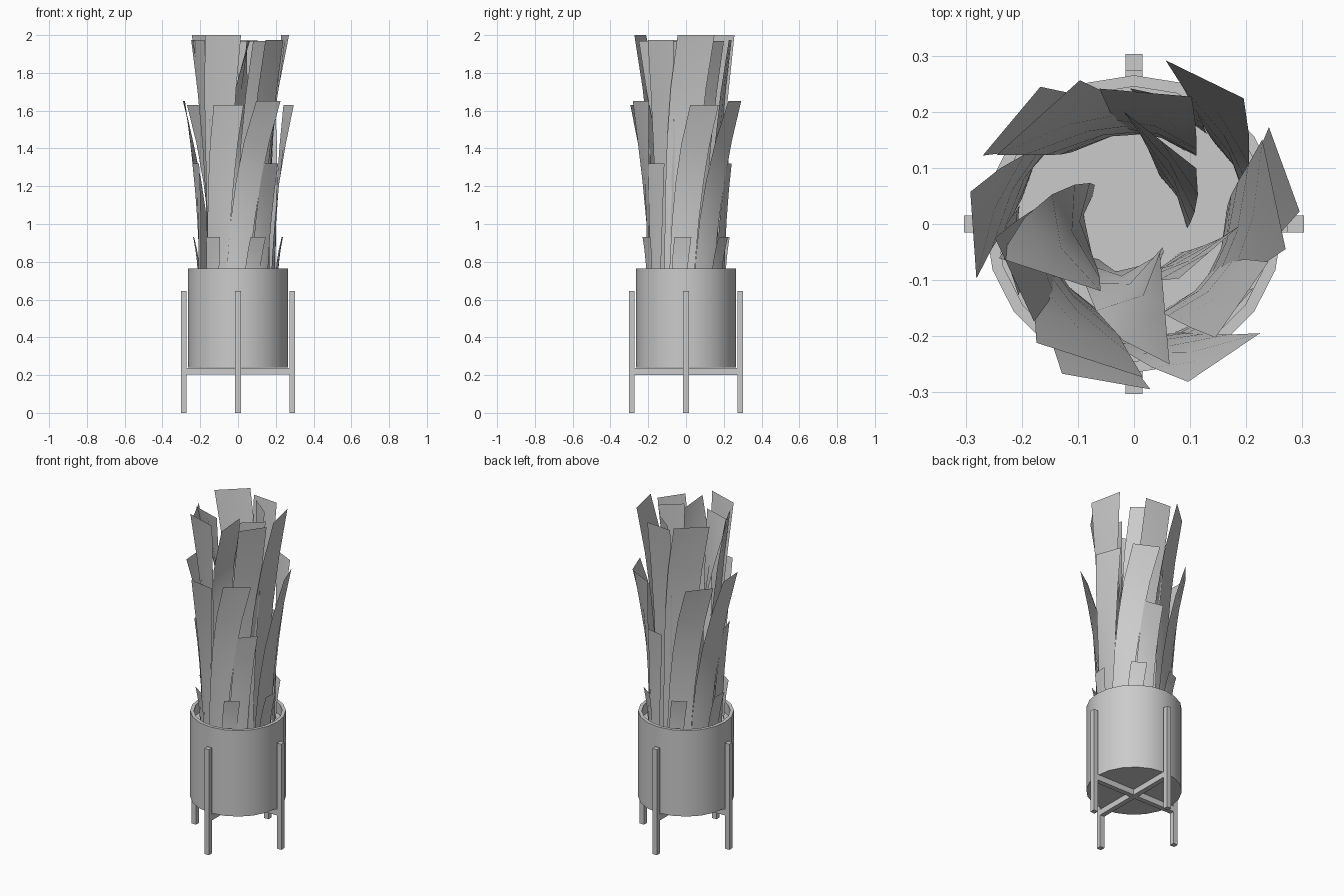
import bpy
import bmesh
from math import cos, sin, radians

cube = bpy.data.objects.get("Cube")
if cube:
    bpy.data.objects.remove(cube, do_unlink=True)

grey = bpy.data.materials.new("plain grey")
grey.use_nodes = True
COLOR = (0.6, 0.6, 0.6, 1)
grey.diffuse_color = COLOR
grey.node_tree.nodes["Principled BSDF"].inputs["Base Color"].default_value = COLOR


def finish(name, bm, smooth=None):
    mesh = bpy.data.meshes.new(name)
    bm.to_mesh(mesh)
    bm.free()
    obj = bpy.data.objects.new(name, mesh)
    bpy.context.collection.objects.link(obj)
    mesh.materials.append(grey)
    if smooth:
        bpy.ops.object.select_all(action='DESELECT')
        obj.select_set(True)
        bpy.context.view_layer.objects.active = obj
        bpy.ops.object.shade_smooth_by_angle(angle=radians(smooth))
    return obj


def box(name, size, center):
    bm = bmesh.new()
    bmesh.ops.create_cube(bm, size=1)
    bmesh.ops.scale(bm, vec=size, verts=bm.verts)
    bmesh.ops.translate(bm, vec=center, verts=bm.verts)
    return finish(name, bm)


def lathe(name, profile, sides):
    bm = bmesh.new()
    rings = []
    for r, z in profile:
        angles = [radians(90 + 360 * i / sides) for i in range(sides)]
        rings.append([bm.verts.new((r * cos(a), r * sin(a), z)) for a in angles])
    for low, high in zip(rings, rings[1:]):
        for i in range(sides):
            j = (i + 1) % sides
            bm.faces.new((low[i], low[j], high[j], high[i]))
    bm.faces.new(rings[0][::-1])
    bm.faces.new(rings[-1])
    return finish(name, bm, 30)


# Pot with a thin rim, filled with soil
lathe("pot", [(0.265, 0.24), (0.265, 0.765), (0.245, 0.765), (0.245, 0.7)], 20)

# Stand: four legs joined by a cross
for name, x, y in (("left", 1, 0), ("right", -1, 0), ("back", 0, 1), ("front", 0, -1)):
    box(name + "_leg", (0.03, 0.03, 0.645), (0.288 * x, 0.288 * y, 0.3225))
box("cross_bar_side", (0.56, 0.03, 0.035), (0, 0, 0.22))
box("cross_bar_depth", (0.03, 0.56, 0.035), (0, 0, 0.219))


def leaf(name, azimuth, twist, top, radii, widths, turn=0, rows=5):
    """Upright blade that winds round the stem, flares and turns at its tip."""
    bm = bmesh.new()
    previous = None
    for i in range(rows + 1):
        t = i / rows
        z = 0.6 + (top - 0.6) * t
        a = radians(azimuth - twist * (1 - t ** 1.5))
        facing = a + radians(turn * t)
        r = radii[0] + (radii[1] - radii[0]) * t ** 2.5
        w = widths[0] + (widths[1] - widths[0]) * t
        row = []
        for side in (-0.5, 0, 0.5):
            bulge = r + (0.012 * (1 - t) if side == 0 else 0)
            row.append(bm.verts.new((bulge * cos(a) - w * side * sin(facing),
                                     bulge * sin(a) + w * side * cos(facing), z)))
        if previous:
            for k in range(2):
                bm.faces.new((previous[k], previous[k + 1], row[k + 1], row[k]))
        previous = row
    finish(name, bm, 40)


# Whorls of three leaves: azimuth, twist, top, radii, widths
whorls = {
    "short_leaf": (-4, 8, 0.93, (0.205, 0.235), (0.08, 0.09)),
    "short_leaf_between": (57, 8, 0.93, (0.205, 0.235), (0.08, 0.09)),
    "low_leaf": (78, 14, 1.32, (0.2, 0.235), (0.1, 0.115)),
    "middle_leaf": (64, 36, 1.65, (0.195, 0.287), (0.11, 0.155)),
    "middle_leaf_between": (20, 28, 1.63, (0.185, 0.285), (0.13, 0.16)),
    "tall_leaf": (12, 30, 2.0, (0.15, 0.255), (0.14, 0.2)),
    "tall_leaf_between": (85, 14, 1.975, (0.15, 0.235), (0.13, 0.165)),
}
for name, (azimuth, *shape) in whorls.items():
    for n in range(3):
        leaf(f"{name}_{n + 1}", azimuth + 120 * n, *shape)

# Inner leaves, each turned its own way: azimuth, tip radius, tip width, turn
inner = ((340, 0.144, 0.145, -29), (211, 0.175, 0.19, 41),
         (290, 0.16, 0.2, 75), (73, 0.157, 0.165, -21))
for n, (azimuth, radius, width, turn) in enumerate(inner):
    leaf(f"inner_leaf_{n + 1}", azimuth, 45, 1.97, (0.08, radius), (0.1, width), turn)
